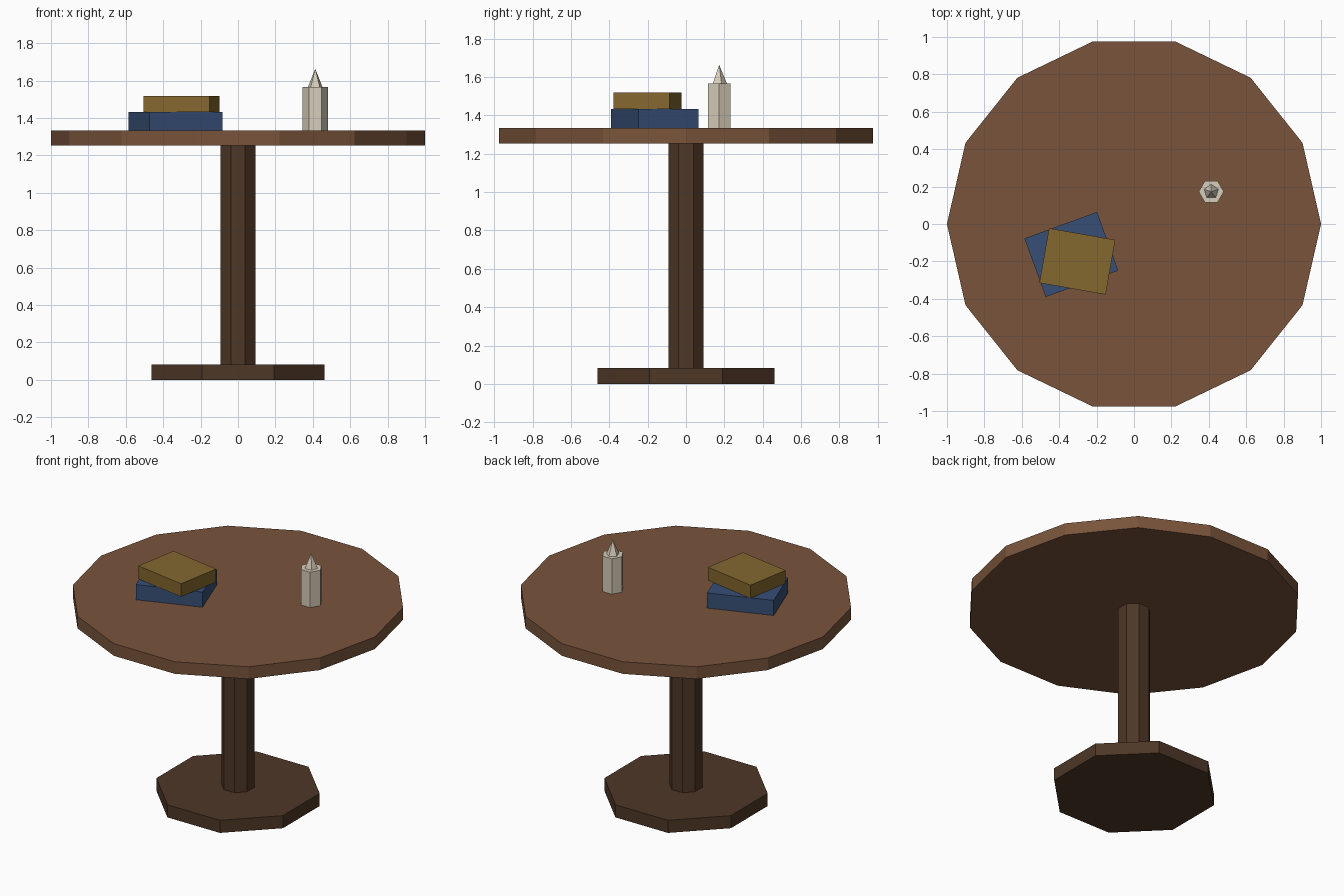
import bpy
import math

cube = bpy.data.objects.get("Cube")
if cube:
    bpy.data.objects.remove(cube, do_unlink=True)


def make_material(name, rgb):
    mat = bpy.data.materials.new(name)
    mat.use_nodes = True
    mat.diffuse_color = (*rgb, 1)
    bsdf = next(n for n in mat.node_tree.nodes if n.type == "BSDF_PRINCIPLED")
    bsdf.inputs["Base Color"].default_value = (*rgb, 1)
    return mat


wood = make_material("warm wood", (0.19, 0.088, 0.043))
dark_wood = make_material("dark wood", (0.075, 0.038, 0.019))
blue = make_material("blue cover", (0.038, 0.077, 0.18))
ochre = make_material("ochre cover", (0.23, 0.135, 0.028))
wax = make_material("cream wax", (0.68, 0.61, 0.49))


def finish(name, mat):
    obj = bpy.context.object
    obj.name = obj.data.name = name
    obj.data.materials.clear()
    obj.data.materials.append(mat)
    return obj


def prism(name, mat, sides, radius, z0, z1, xy=(0, 0), turn=0, tip=None):
    """Upright flat-sided prism, or a pyramid when tip is 0; turn is the angle of one corner."""
    bpy.ops.mesh.primitive_cone_add(
        vertices=sides, radius1=radius, radius2=radius if tip is None else tip,
        depth=z1 - z0, location=(*xy, (z0 + z1) / 2),
        # the primitive puts its first corner on +y
        rotation=(0, 0, math.radians(turn - 90)))
    return finish(name, mat)


def book(name, mat, size, xy, z0, turn):
    bpy.ops.mesh.primitive_cube_add(
        size=1, location=(*xy, z0 + size[2] / 2), rotation=(0, 0, math.radians(turn)))
    obj = finish(name, mat)
    obj.scale = size
    return obj


# Table
TOP = 1.333
prism("table_base", dark_wood, 8, 0.5, 0, 0.083, turn=22.5)
prism("table_column", dark_wood, 8, 0.1, 0.083, 1.253, turn=22.5)
prism("table_top", wood, 14, 1, 1.253, TOP)

# Stacked books
book("lower_book", blue, (0.413, 0.333, 0.1), (-0.335, -0.163), TOP, 20)
book("upper_book", ochre, (0.36, 0.297, 0.086), (-0.303, -0.2), TOP + 0.1, -10)

# Candle
SPOT = (0.413, 0.173)
prism("candle", wax, 6, 0.067, TOP, 1.567, SPOT)
prism("candle_tip", wax, 5, 0.04, 1.567, 1.663, SPOT, turn=90, tip=0)
